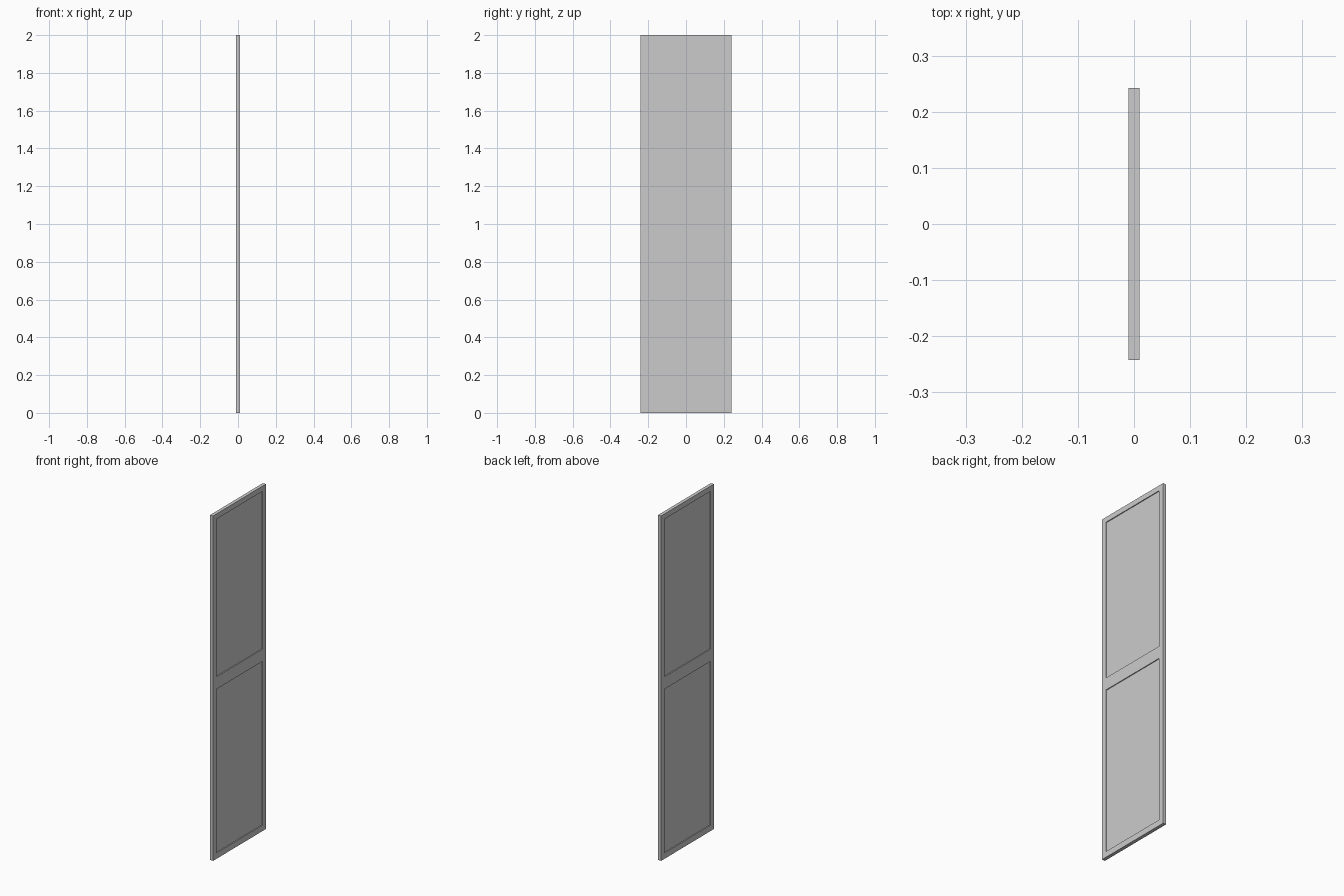
import bpy, bmesh
from mathutils import Vector

if "Cube" in bpy.data.objects:
    bpy.data.objects.remove(bpy.data.objects["Cube"])

T, W, H = 0.02, 0.484, 2.0          # thickness, width, height
STILE = 0.031                       # side frame width
RECESS = 0.005                      # panel depth on each face
PANELS = [(0.034, 0.984), (1.055, 1.97)]   # z range of lower and upper panel

# Slab
bm = bmesh.new()
bmesh.ops.create_cube(bm, size=1)
bmesh.ops.scale(bm, vec=(T, W, H), verts=bm.verts)
bmesh.ops.translate(bm, vec=(0, 0, H / 2), verts=bm.verts)


def cut(co, no):
    bmesh.ops.bisect_plane(bm, geom=bm.verts[:] + bm.edges[:] + bm.faces[:],
                           plane_co=co, plane_no=no)


# Stile and rail lines
for s in (-1, 1):
    cut((0, s * (W / 2 - STILE), 0), (0, 1, 0))
for pair in PANELS:
    for z in pair:
        cut((0, 0, z), (0, 0, 1))

# Sunken panels on both faces
bm.normal_update()
panels = []
for f in bm.faces:
    c = f.calc_center_median()
    if abs(f.normal.x) > 0.9 and abs(c.y) < 0.1 and any(a < c.z < b for a, b in PANELS):
        panels.append(f)
for f in bmesh.ops.extrude_discrete_faces(bm, faces=panels)["faces"]:
    side = 1 if f.calc_center_median().x > 0 else -1
    bmesh.ops.translate(bm, vec=Vector((-side * RECESS, 0, 0)), verts=f.verts[:])
bmesh.ops.recalc_face_normals(bm, faces=bm.faces)

mesh = bpy.data.meshes.new("panel_door")
bm.to_mesh(mesh)
bm.free()
bpy.context.collection.objects.link(bpy.data.objects.new("panel_door", mesh))
